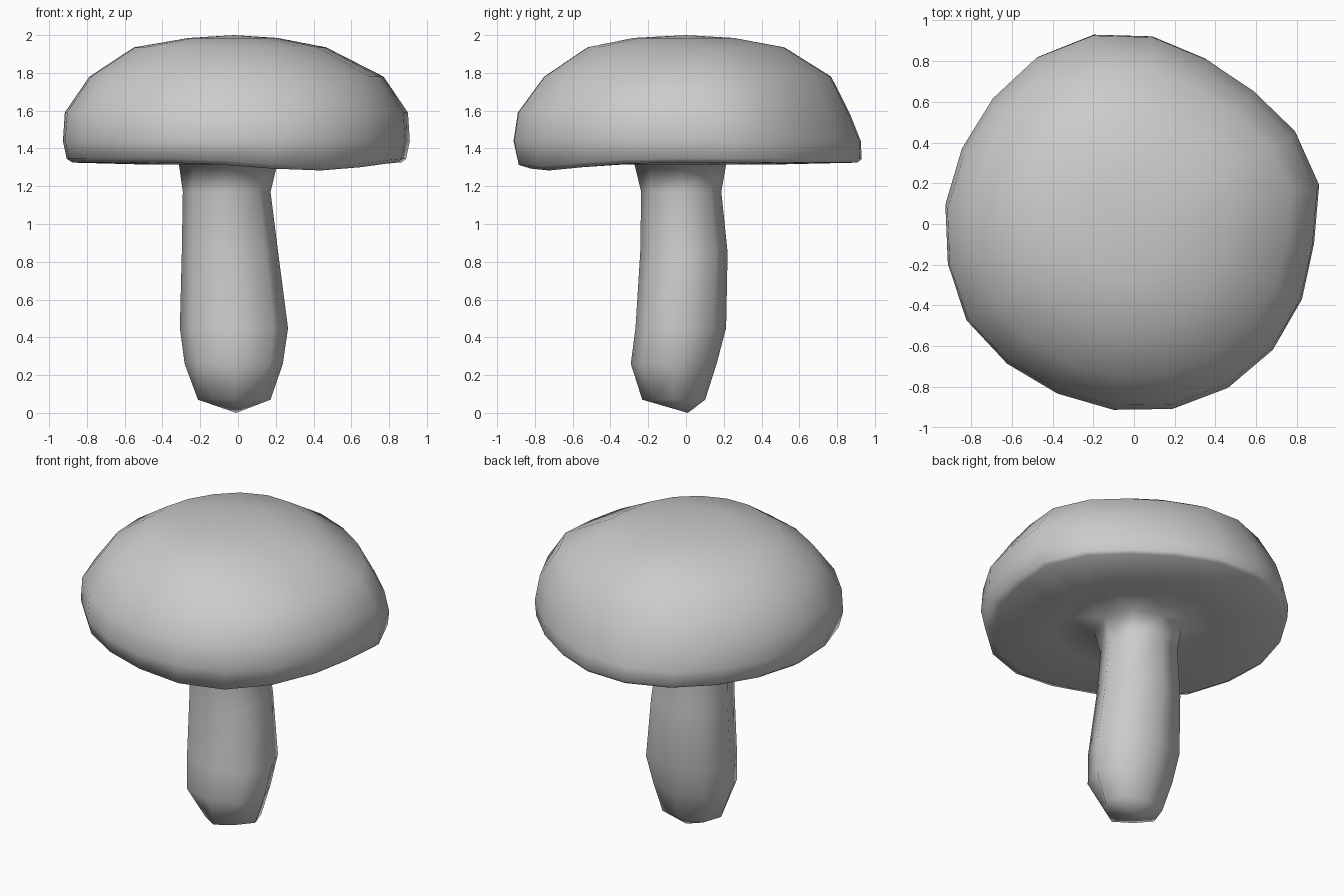
import bpy
import bmesh
from math import cos, sin, pi, radians

cube = bpy.data.objects.get("Cube")
if cube:
    bpy.data.objects.remove(cube, do_unlink=True)

grey = bpy.data.materials.new("plain grey")
grey.use_nodes = True
GREY = (0.6, 0.6, 0.6, 1)
grey.diffuse_color = GREY
grey.node_tree.nodes["Principled BSDF"].inputs["Base Color"].default_value = GREY

# Uneven outline of the cap, one radius per side
OUTLINE = [0.93, 0.914, 0.88, 0.884, 0.922, 0.946, 0.943, 0.922, 0.915, 0.922,
           0.925, 0.94, 0.92, 0.909, 0.915, 0.926, 0.927, 0.92, 0.904, 0.89]


def cap_shape(i, a, z):
    # Outline, with a rim that dips at the front left
    dip = 0.042 * max(0, cos(a + radians(63))) ** 8 if 1.32 < z < 1.4 else 0
    return OUTLINE[i] / 0.915, -dip


def stem_shape(i, a, z):
    # Fuller corners, cut back at the front of the foot
    corner = 0.2 * sin(a) - 0.05 if z < 0.1 else 0.04
    return 1.01 + corner * abs(sin(2 * a)), 0


def loft(bm, rings, sides, turn, shape, tip, tip_ring):
    """Skin rings of (z, x min, x max, y min, y max) and close one end with a point."""
    loops = []
    for z, x0, x1, y0, y1 in rings:
        loop = []
        for i in range(sides):
            a = 2 * pi * i / sides + turn
            k, dz = shape(i, a, z)
            x = (x0 + x1) / 2 + (x1 - x0) / 2 * cos(a) * k
            y = (y0 + y1) / 2 + (y1 - y0) / 2 * sin(a) * k
            loop.append(bm.verts.new((x, y, z + dz)))
        loops.append(loop)
    for low, high in zip(loops, loops[1:]):
        for i in range(sides):
            j = (i + 1) % sides
            bm.faces.new((low[i], low[j], high[j], high[i]))
    point = bm.verts.new(tip)
    end = loops[tip_ring]
    for i in range(sides):
        bm.faces.new((point, end[i], end[(i + 1) % sides]))
    return loops


def closed_edges(bm, loop):
    return [bm.edges.get((v, loop[i - 1])) for i, v in enumerate(loop)]


bm = bmesh.new()

# Domed cap with a flat underside
cap_rings = [
    (1.315, -0.50, 0.46, -0.49, 0.47),
    (1.325, -0.875, 0.87, -0.83, 0.90),
    (1.345, -0.905, 0.895, -0.895, 0.92),
    (1.44, -0.925, 0.915, -0.918, 0.915),
    (1.59, -0.915, 0.905, -0.895, 0.855),
    (1.78, -0.785, 0.775, -0.755, 0.76),
    (1.935, -0.55, 0.47, -0.525, 0.515),
    (1.985, -0.26, 0.21, -0.28, 0.25),
]
cap = loft(bm, cap_rings, 20, radians(12), cap_shape, (-0.02, 0, 2.0), -1)

# Bulging stem with a pointed foot and a flared neck
stem_rings = [
    (0.07, -0.21, 0.17, -0.23, 0.10),
    (0.26, -0.28, 0.235, -0.29, 0.16),
    (0.45, -0.305, 0.262, -0.265, 0.21),
    (0.85, -0.295, 0.21, -0.24, 0.218),
    (1.17, -0.29, 0.17, -0.235, 0.185),
    (1.315, -0.31, 0.205, -0.27, 0.21),
]
stem = loft(bm, stem_rings, 8, 0, stem_shape, (-0.01, 0.01, 0), 0)

# Underside joining the neck to the cap
bmesh.ops.bridge_loops(bm, edges=closed_edges(bm, cap[0]) + closed_edges(bm, stem[-1]))
bmesh.ops.recalc_face_normals(bm, faces=bm.faces)

mesh = bpy.data.meshes.new("mushroom")
bm.to_mesh(mesh)
bm.free()
mesh.materials.append(grey)
mesh.shade_smooth()
bpy.context.collection.objects.link(bpy.data.objects.new("mushroom", mesh))
